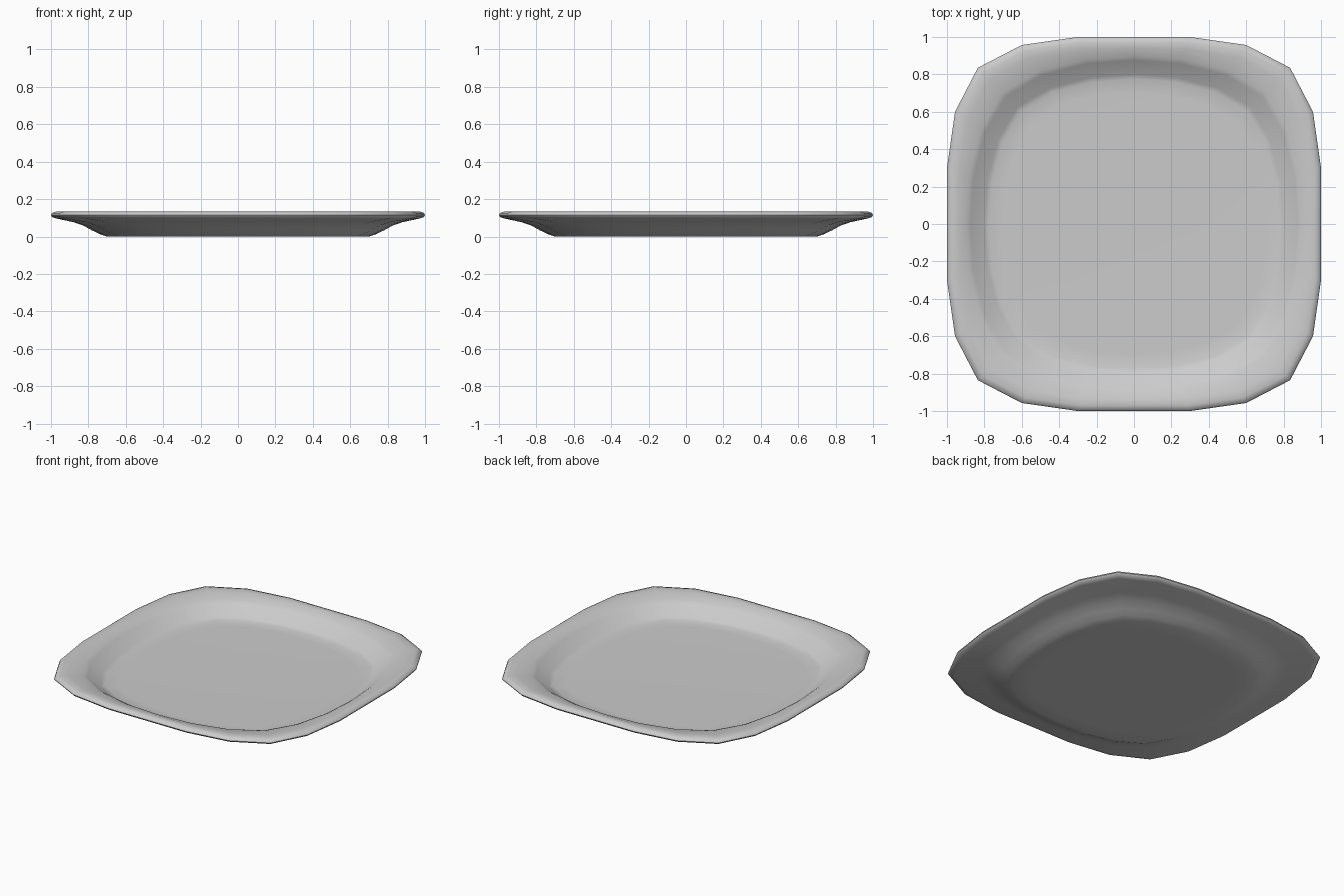
import bpy
import bmesh
import math

old = bpy.data.objects.get("Cube")
if old:
    bpy.data.objects.remove(old, do_unlink=True)

# Glaze colour
glaze = bpy.data.materials.new("grey_glaze")
glaze.use_nodes = True
grey = (0.6, 0.6, 0.6, 1)
glaze.diffuse_color = grey
glaze.node_tree.nodes["Principled BSDF"].inputs["Base Color"].default_value = grey

# Half of one side, from its middle to the corner, for the rim and the well
RIM = [(0, 1), (0.3, 1), (0.6, 0.957), (0.835, 0.835)]
WELL = [(0, 1), (0.285, 0.98), (0.56, 0.91), (0.78, 0.78)]

# Section: reach, height, and how far the outline is the rim's (0 = well)
SECTION = [
    (0.60, 0.0, 0), (0.70, 0.0, 0), (0.74, 0.013, 0), (0.785, 0.035, 0),
    (0.83, 0.06, 0.1), (0.88, 0.077, 0.3), (0.97, 0.096, 0.9),
    (0.994, 0.104, 1), (1.0, 0.114, 1), (0.994, 0.126, 1), (0.97, 0.134, 1),
    (0.94, 0.131, 0.8), (0.895, 0.115, 0.1), (0.875, 0.103, 0),
    (0.80, 0.044, 0), (0.775, 0.036, 0), (0.70, 0.034, 0),
]


def outline(reach, blend):
    """Rounded square of 24 points, repeated by quarter turns."""
    half = [[reach * (w + (r - w) * blend) for w, r in zip(well, rim)]
            for well, rim in zip(WELL, RIM)]
    quarter = half + [(y, x) for x, y in half[2:0:-1]]
    points = []
    for _ in range(4):
        points += quarter
        quarter = [(y, -x) for x, y in quarter]
    return points


# Plate: rings skinned from the foot, round the rim, to the floor
bm = bmesh.new()
rings = [[bm.verts.new((x, y, z)) for x, y in outline(reach, blend)]
         for reach, z, blend in SECTION]
for low, high in zip(rings, rings[1:]):
    for i in range(len(low)):
        j = (i + 1) % len(low)
        bm.faces.new((low[i], low[j], high[j], high[i]))
bm.faces.new(rings[0])
bm.faces.new(rings[-1])
bmesh.ops.recalc_face_normals(bm, faces=bm.faces)

mesh = bpy.data.meshes.new("plate")
bm.to_mesh(mesh)
bm.free()
mesh.materials.append(glaze)
plate = bpy.data.objects.new("plate", mesh)
bpy.context.collection.objects.link(plate)

# Smooth shading
bpy.ops.object.select_all(action="DESELECT")
plate.select_set(True)
bpy.context.view_layer.objects.active = plate
bpy.ops.object.shade_smooth_by_angle(angle=math.radians(50))
